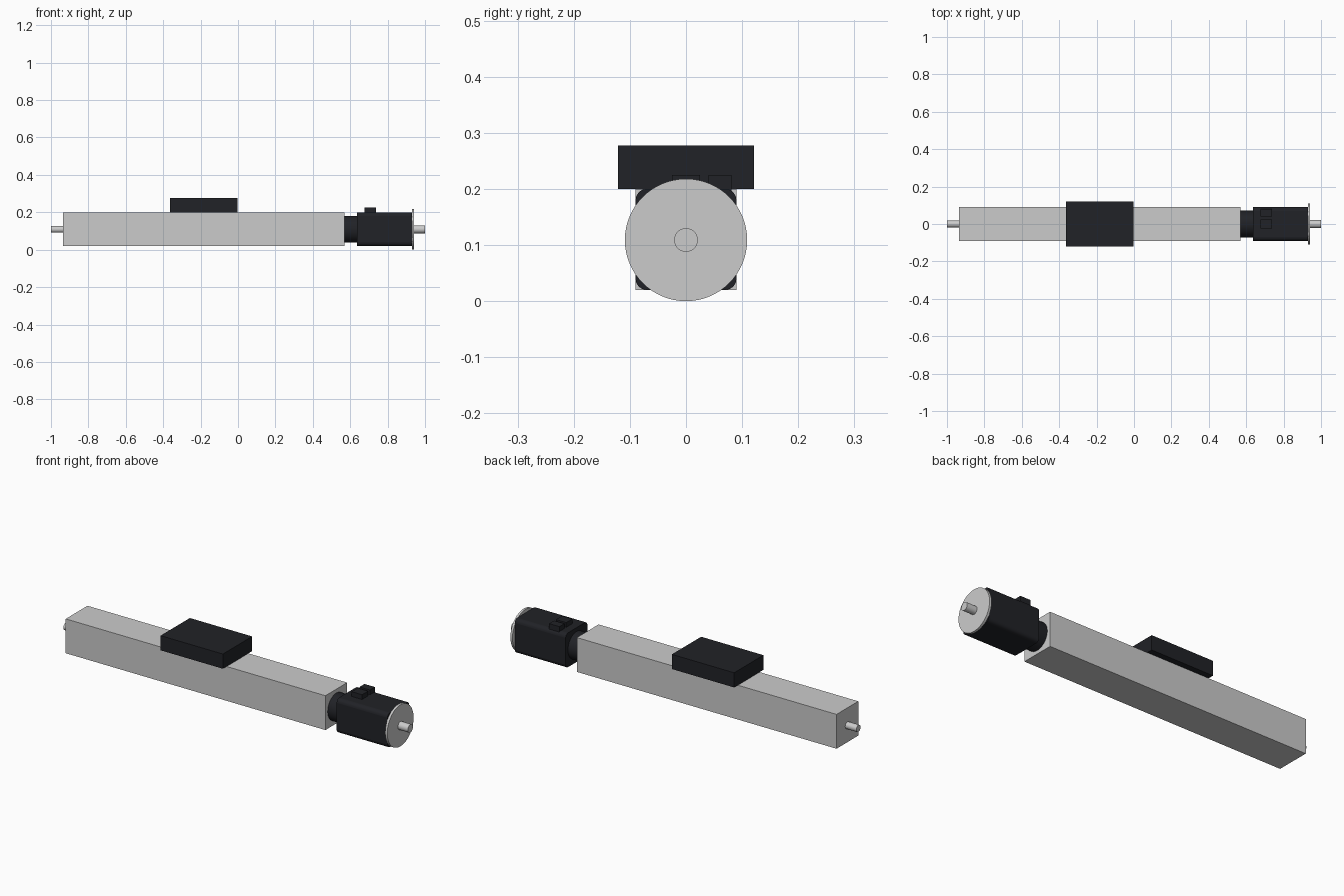
import bpy
from math import pi

if "Cube" in bpy.data.objects:
    bpy.data.objects.remove(bpy.data.objects["Cube"])

AXIS_Z = 0.109

black = bpy.data.materials.new("black")
black.diffuse_color = (0.015, 0.016, 0.02, 1)
black.use_nodes = True
black.node_tree.nodes["Principled BSDF"].inputs["Base Color"].default_value = black.diffuse_color


def finish(obj, name, mat):
    obj.name = name
    if mat:
        obj.data.materials.append(mat)
    return obj


def box(name, x, y, z, mat=None):
    """Box from (min, max) ranges."""
    bpy.ops.mesh.primitive_cube_add(
        size=1, location=[(r[0] + r[1]) / 2 for r in (x, y, z)])
    obj = bpy.context.object
    obj.scale = [r[1] - r[0] for r in (x, y, z)]
    bpy.ops.object.transform_apply(location=False, rotation=False, scale=True)
    return finish(obj, name, mat)


def rod(name, x0, x1, radius, mat=None):
    """Cylinder along x on the drive axis."""
    bpy.ops.mesh.primitive_cylinder_add(
        vertices=64, radius=radius, depth=x1 - x0,
        location=((x0 + x1) / 2, 0, AXIS_Z), rotation=(0, pi / 2, 0))
    bpy.ops.object.shade_smooth_by_angle()
    return finish(bpy.context.object, name, mat)


# Rail and sliding carriage
box("rail_body", (-0.936, 0.57), (-0.09, 0.09), (0.02, 0.2))
box("carriage", (-0.364, -0.003), (-0.121, 0.121), (0.2, 0.277), black)

# Free end of the drive screw
rod("left_shaft", -1.0, -0.936, 0.018)

# Motor with rounded long edges
rod("motor_neck", 0.57, 0.635, 0.071, black)
motor = box("motor_body", (0.635, 0.93), (-0.09, 0.09), (0.02, 0.2), black)
weights = motor.data.attributes.new("bevel_weight_edge", "FLOAT", "EDGE")
for edge in motor.data.edges:
    a, b = (motor.data.vertices[i].co for i in edge.vertices)
    weights.data[edge.index].value = float(abs(a.x - b.x) > 0.1)
bevel = motor.modifiers.new("long_edges", "BEVEL")
bevel.limit_method = "WEIGHT"
bevel.width = 0.02
bevel.segments = 4
bpy.ops.object.shade_smooth_by_angle()

# Plug sockets on the motor
for name, y0, y1 in (("centre_socket", -0.025, 0.025), ("side_socket", 0.04, 0.081)):
    box(name, (0.677, 0.737), (y0, y1), (0.195, 0.225), black)

# End flange and output shaft
rod("end_flange", 0.93, 0.942, 0.109)
rod("right_shaft", 0.942, 1.0, 0.021)
